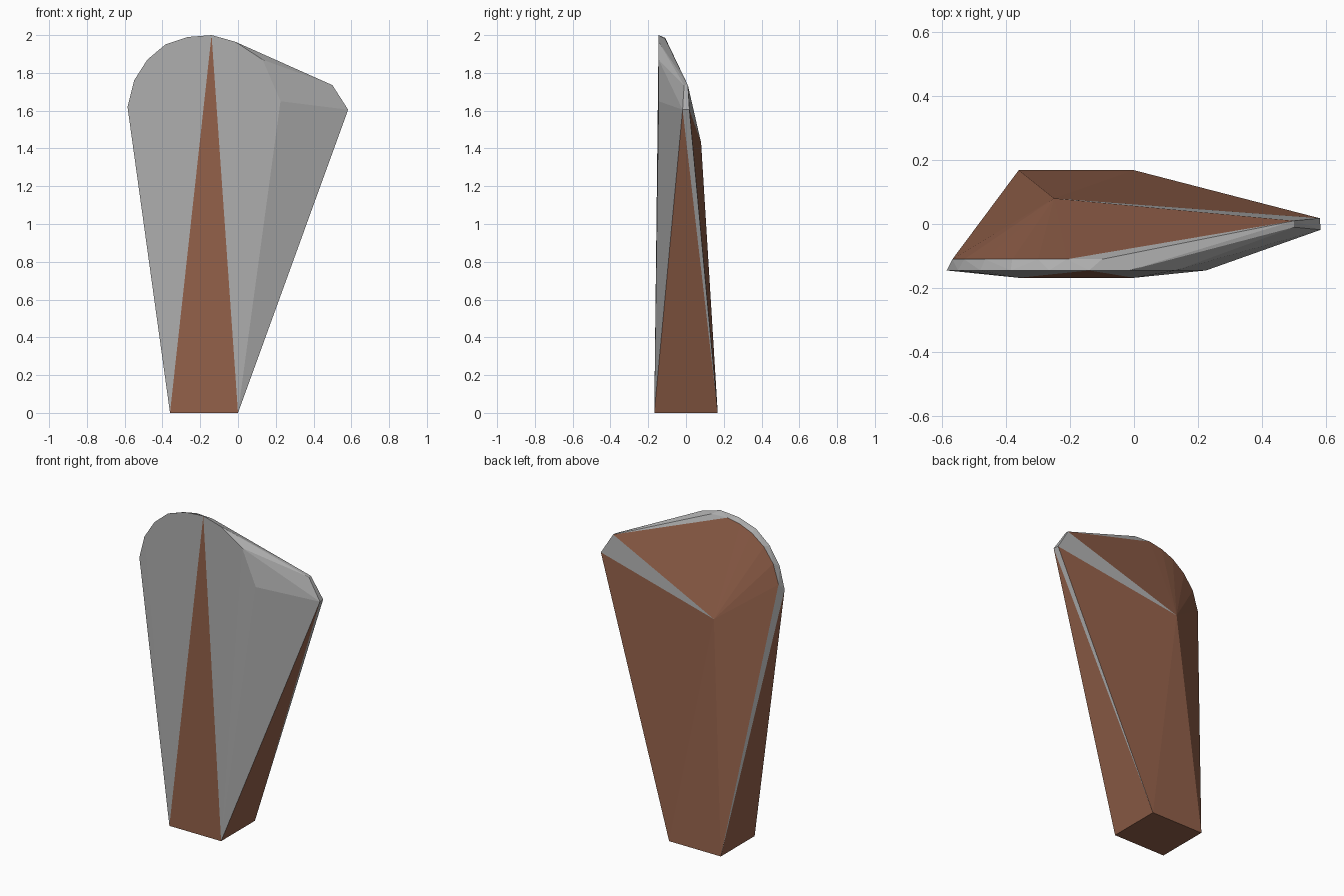
import bpy
import bmesh

cube = bpy.data.objects.get("Cube")
if cube:
    bpy.data.objects.remove(cube, do_unlink=True)


def make_material(name, rgb):
    mat = bpy.data.materials.new(name)
    mat.use_nodes = True
    mat.diffuse_color = (*rgb, 1)
    mat.node_tree.nodes["Principled BSDF"].inputs["Base Color"].default_value = (*rgb, 1)
    return mat


wood = make_material("brown_wood", (0.29, 0.118, 0.068))
metal = make_material("grey_metal", (0.42, 0.42, 0.42))

bm = bmesh.new()

# Square foot of the handle
foot = [bm.verts.new((x, y, 0)) for x in (-0.36, 0) for y in (-0.168, 0.168)]

# Rounded blade rim, front and back edges (x, z)
front_rim = [(-0.585, 1.62), (-0.55, 1.76), (-0.48, 1.87), (-0.385, 1.95), (-0.265, 1.99),
             (-0.14, 2.0), (-0.015, 1.965), (0.13, 1.87), (0.225, 1.65)]
back_rim = [(-0.567, 1.66), (-0.53, 1.78), (-0.465, 1.87), (-0.38, 1.935), (-0.3, 1.968),
            (-0.21, 1.985), (-0.1, 1.98)]
for rim, y in ((front_rim, -0.145), (back_rim, -0.11)):
    for x, z in rim:
        bm.verts.new((x, y, z))

# Narrow tip on the left side
tip = [bm.verts.new(p) for p in ((0.5, -0.01, 1.735), (0.5, 0.01, 1.735),
                                 (0.583, -0.018, 1.605), (0.58, 0.018, 1.605))]

# Peak of the back
peak = bm.verts.new((-0.25, 0.08, 1.43))

# Wrap the parts in one faceted skin
hull = bmesh.ops.convex_hull(bm, input=bm.verts[:])
inside = {v for v in hull["geom_interior"] if isinstance(v, bmesh.types.BMVert)}
if inside:
    bmesh.ops.delete(bm, geom=list(inside), context='VERTS')
bmesh.ops.recalc_face_normals(bm, faces=bm.faces[:])

# Wood on faces along a foot edge and around the peak, metal elsewhere
for face in bm.faces:
    on_foot = sum(v in foot for v in face.verts)
    on_tip = sum(v in tip for v in face.verts)
    is_wood = on_foot >= 2 or (peak in face.verts and on_tip < 2)
    face.material_index = 0 if is_wood else 1
    face.smooth = False

mesh = bpy.data.meshes.new("axe_body")
bm.to_mesh(mesh)
bm.free()
mesh.materials.append(wood)
mesh.materials.append(metal)
body = bpy.data.objects.new("axe_body", mesh)
bpy.context.collection.objects.link(body)
